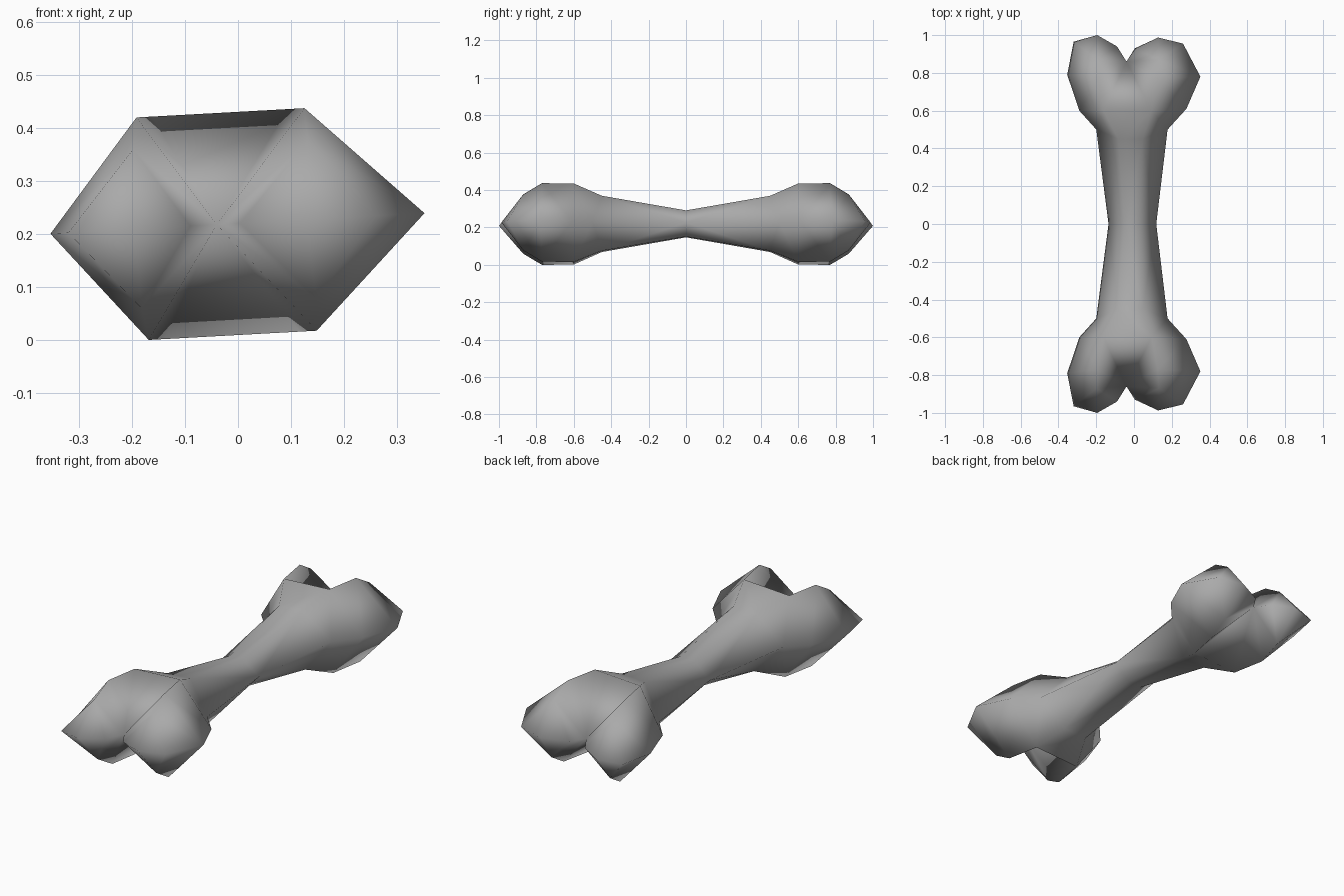
import bpy, bmesh
from mathutils import Matrix

if "Cube" in bpy.data.objects:
    bpy.data.objects.remove(bpy.data.objects["Cube"])

# Mid-plane outline of one end, from waist round the lobe to the notch
OUTLINE = {
    "R": [(.118, 0), (.178, .5), (.278, .61), (.352, .78), (.26, .955), (.128, .987), (.005, .93)],
    "L": [(-.135, 0), (-.2, .5), (-.29, .6), (-.354, .79), (-.32, .965), (-.195, 1.0), (-.09, .94)],
}
# Raised crest of each side: waist, shaft end, knuckle start, knuckle top, knuckle front
CREST = {
    "R": [(.032, 0, .07), (.055, .45, .147), (.105, .6, .21), (.137, .77, .21), (.14, .87, .15)],
    "L": [(-.045, 0, .07), (-.075, .45, .147), (-.15, .6, .21), (-.18, .77, .21), (-.19, .87, .15)],
}
NOTCH = (-.04, .86, 0)

bm = bmesh.new()


def face(points, sy, sz):
    bm.faces.new([bm.verts.new((x, y * sy, z * sz)) for x, y, z in points])


def quarter(sy, sz):
    for side in "RL":
        o = [(x, y, 0) for x, y in OUTLINE[side]]
        c = CREST[side]
        # shaft and knuckle sides
        for i in range(4):
            if i < 3:
                face((o[i], o[i + 1], c[i + 1], c[i]), sy, sz)
            else:
                face((o[3], o[4], c[4]), sy, sz)
                face((o[3], c[4], c[3]), sy, sz)
        # rounded knuckle tip and inner wall down to the notch
        face((o[4], o[5], c[4]), sy, sz)
        face((o[5], o[6], c[4]), sy, sz)
        face((o[6], NOTCH, c[4]), sy, sz)
        face((NOTCH, c[3], c[4]), sy, sz)
        face((NOTCH, c[2], c[3]), sy, sz)
    # crest between the two sides, and the web into the notch
    l, r = CREST["L"], CREST["R"]
    for i in range(2):
        face((l[i], r[i], r[i + 1], l[i + 1]), sy, sz)
    face((l[2], r[2], NOTCH), sy, sz)


for sy in (1, -1):
    for sz in (1, -1):
        quarter(sy, sz)

bmesh.ops.remove_doubles(bm, verts=bm.verts[:], dist=.0005)
bmesh.ops.recalc_face_normals(bm, faces=bm.faces[:])
# slight roll about the long axis, then rest on the ground
bm.transform(Matrix.Translation((0, 0, .22)) @ Matrix.Rotation(-.055, 4, 'Y'))
low = min(v.co.z for v in bm.verts)
bm.transform(Matrix.Translation((0, 0, -low)))
for f in bm.faces:
    f.smooth = True

mesh = bpy.data.meshes.new("bone")
bm.to_mesh(mesh)
bm.free()
bone = bpy.data.objects.new("bone", mesh)
bpy.context.collection.objects.link(bone)
mat = bpy.data.materials.new("bone grey")
mat.diffuse_color = (.4, .4, .4, 1)
mat.use_nodes = True
mat.node_tree.nodes["Principled BSDF"].inputs["Base Color"].default_value = mat.diffuse_color
mesh.materials.append(mat)
